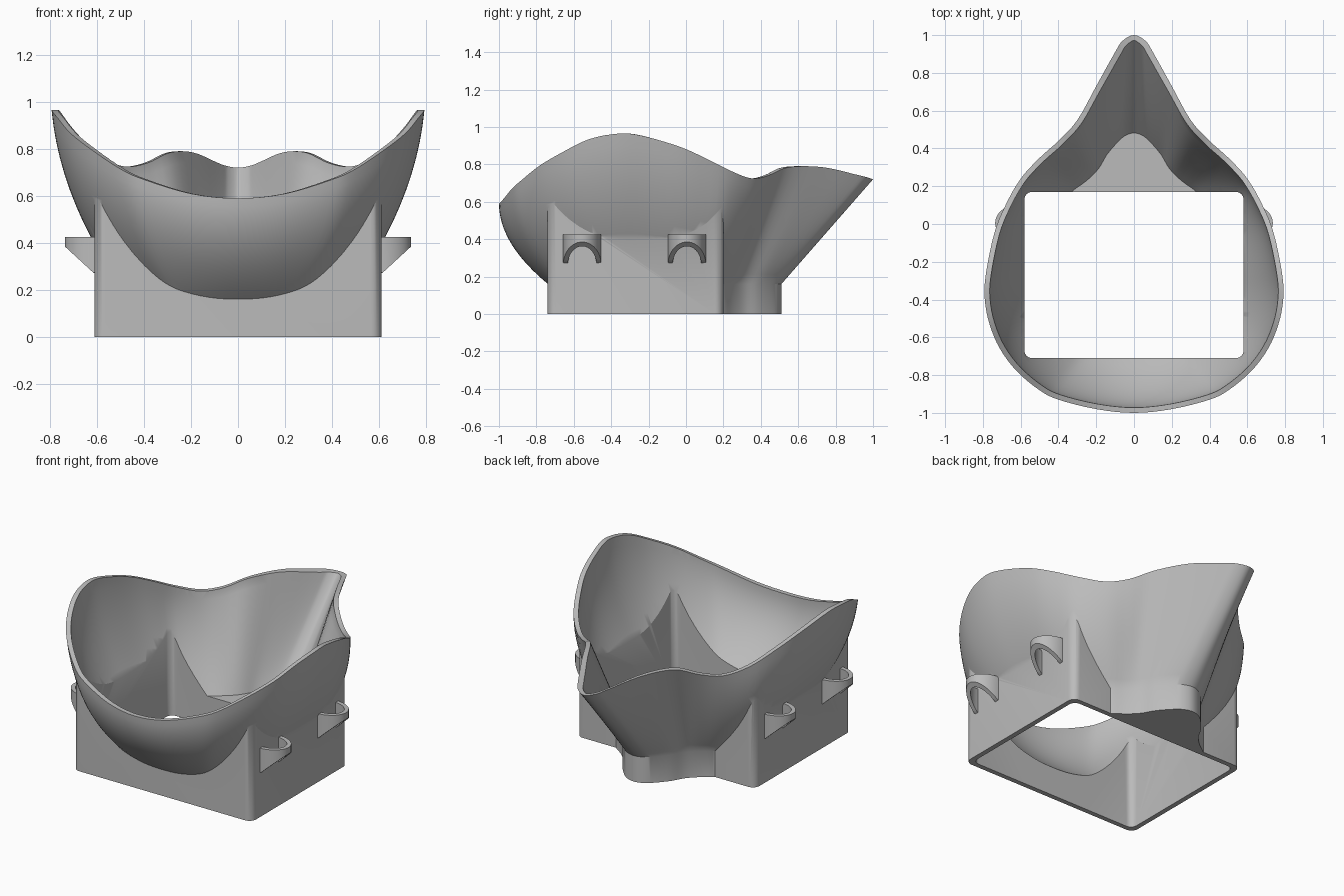
import bpy, bmesh, math
from mathutils import Vector

cube = bpy.data.objects.get("Cube")
if cube:
    bpy.data.objects.remove(cube, do_unlink=True)

grey = bpy.data.materials.new("plain_grey")
grey.use_nodes = True
grey.diffuse_color = (0.5, 0.5, 0.5, 1)
grey.node_tree.nodes["Principled BSDF"].inputs["Base Color"].default_value = (0.5, 0.5, 0.5, 1)

# Half outline, nose tip to chin: rim x, y, z, then base x, y
HALF = [
    (0, 1, .72, 0, .51), (.06, .97, .73, .055, .495), (.1, .91, .745, .1, .46),
    (.2, .73, .785, .165, .385), (.3, .55, .785, .21, .31), (.4, .44, .74, .27, .25),
    (.5, .35, .725, .35, .19), (.6, .24, .765, .42, .1), (.68, .1, .835, .45, 0),
    (.74, -.05, .9, .46, -.1), (.785, -.27, .96, .46, -.25), (.79, -.4, .96, .455, -.36),
    (.765, -.53, .93, .44, -.45), (.71, -.66, .865, .41, -.51), (.62, -.78, .795, .37, -.58),
    (.5, -.88, .715, .3, -.66), (.4, -.93, .67, .24, -.7), (.2, -.98, .61, .12, -.73),
    (0, -1, .59, 0, -.738)]
BASE_Z, FLOOR_Z, WALL, ROWS, STEPS = 0.16, 0.18, 0.028, 12, 4


def make_object(name, bm):
    bmesh.ops.recalc_face_normals(bm, faces=bm.faces)
    mesh = bpy.data.meshes.new(name)
    bm.to_mesh(mesh)
    bm.free()
    mesh.materials.append(grey)
    obj = bpy.data.objects.new(name, mesh)
    bpy.context.collection.objects.link(obj)
    return obj


def loft(name, loops, tip=None):
    """Skin closed loops; close the top with a flat face or a fan to a point."""
    bm = bmesh.new()
    rings = [[bm.verts.new(p) for p in loop] for loop in loops]
    n = len(rings[0])
    for a, b in zip(rings, rings[1:]):
        for i in range(n):
            j = (i + 1) % n
            bm.faces.new((a[i], a[j], b[j], b[i]))
    bm.faces.new(rings[0])
    if tip is None:
        bm.faces.new(rings[-1])
    else:
        c = bm.verts.new(tip)
        for i in range(n):
            bm.faces.new((rings[-1][i], rings[-1][(i + 1) % n], c))
    return make_object(name, bm)


def smooth_loop(points):
    """Closed Catmull-Rom curve through points of any dimension."""
    out, n = [], len(points)
    for i in range(n):
        p, q, r, s = (Vector(points[(i + k) % n]) for k in (-1, 0, 1, 2))
        for k in range(STEPS):
            t = k / STEPS
            out.append((q * 2 + (r - p) * t + (p * 2 - q * 5 + r * 4 - s) * t ** 2
                        + (q * 3 - p - r * 3 + s) * t ** 3) / 2)
    return out


def outward(loop):
    n = len(loop)
    normals = []
    for i in range(n):
        d = loop[(i + 1) % n] - loop[i - 1]
        normals.append(Vector((-d.y, d.x, 0)).normalized())
    return normals


def shell_loops(inset, start_z):
    """Loops from base to rim, bulging outward except along the nose."""
    rim = [Vector(p[:3]) for p in outline]
    base = [Vector((p[3], p[4], start_z)) for p in outline]
    rim_normals = outward(rim)
    loops = []
    for k in range(ROWS + 1):
        s = k / ROWS
        loop = []
        for a, b, nrm in zip(base, rim, rim_normals):
            bulge = 0.065 * min(1, max(0, (0.5 - b.y) / 0.3))
            loop.append(a.lerp(b, s) + nrm * bulge * 4 * s * (1 - s))
        loops.append([p - nrm * inset for p, nrm in zip(loop, outward(loop))])
    return loops


def rounded_box(name, half_x, y0, y1, z0, z1, radius):
    loop = []
    corners = ((half_x, y1), (-half_x, y1), (-half_x, y0), (half_x, y0))
    for q, (x, y) in enumerate(corners):
        cx = x - math.copysign(radius, x)
        cy = y1 - radius if y == y1 else y0 + radius
        for k in range(7):
            a = math.radians(90 * q + 15 * k)
            loop.append((cx + radius * math.cos(a), cy + radius * math.sin(a)))
    return loft(name, [[(x, y, z) for x, y in loop] for z in (z0, z1)])


def combine(target, other, operation):
    mod = target.modifiers.new("combine", 'BOOLEAN')
    mod.object, mod.operation, mod.solver = other, operation, 'EXACT'
    graph = bpy.context.evaluated_depsgraph_get()
    mesh = bpy.data.meshes.new_from_object(target.evaluated_get(graph))
    target.modifiers.clear()
    target.data = mesh
    bpy.data.objects.remove(other, do_unlink=True)


outline = smooth_loop(HALF + [(-x, y, z, -bx, by) for x, y, z, bx, by in HALF[-2:0:-1]])

# Mask body: flared shell with solid nose base running down to the ground
outer = shell_loops(0, BASE_Z)
ground = [Vector((p.x, p.y, 0)) for p in outer[0]]
centre = Vector((0, -0.2, 0))
lip = [Vector((p.x * 0.9, centre.y + (p.y - centre.y) * 0.9, p.z)) for p in outer[-1]]
body = loft("mask_body", [ground] + outer + [lip], tip=(0, -0.2, 0.72))

# Box frame joined on, then both hollows cut out
combine(body, rounded_box("box_frame", 0.61, -0.74, 0.2, 0, 0.63, 0.045), 'UNION')
inner = shell_loops(WALL, FLOOR_Z)
above = [Vector((p.x, p.y, 1.4)) for p in inner[-1]]
combine(body, loft("shell_hollow", inner + [above]), 'DIFFERENCE')
combine(body, rounded_box("box_hollow", 0.58, -0.71, 0.17, -0.1, 0.61, 0.04), 'DIFFERENCE')


# Strap loops: half rings on the sides with a sloping underside
def strap_loop(name, side, y):
    bm = bmesh.new()
    sections = []
    for k in range(25):
        a = math.pi * k / 24
        section = []
        for r, depth in ((0.102, 0.125), (0.077, 0.1)):
            x = 0.6 + (depth + 0.01) * math.sin(a)
            low = 0.27 + max(0, x - 0.61) * 0.92
            py = y + r * math.cos(a)
            section += [(side * x, py, low), (side * x, py, 0.425)]
        sections.append([bm.verts.new(section[i]) for i in (0, 1, 3, 2)])
    for a, b in zip(sections, sections[1:]):
        for i in range(4):
            j = (i + 1) % 4
            bm.faces.new((a[i], a[j], b[j], b[i]))
    bm.faces.new(sections[0])
    bm.faces.new(sections[-1])
    return make_object(name, bm)


parts = [body]
for side, label in ((1, "left"), (-1, "right")):
    for y, place in ((-0.555, "front"), (0.005, "back")):
        parts.append(strap_loop(f"strap_loop_{place}_{label}", side, y))

# Smooth shading with sharp edges kept
bpy.ops.object.select_all(action='DESELECT')
for obj in parts:
    obj.select_set(True)
bpy.context.view_layer.objects.active = body
bpy.ops.object.shade_smooth_by_angle(angle=math.radians(30))
